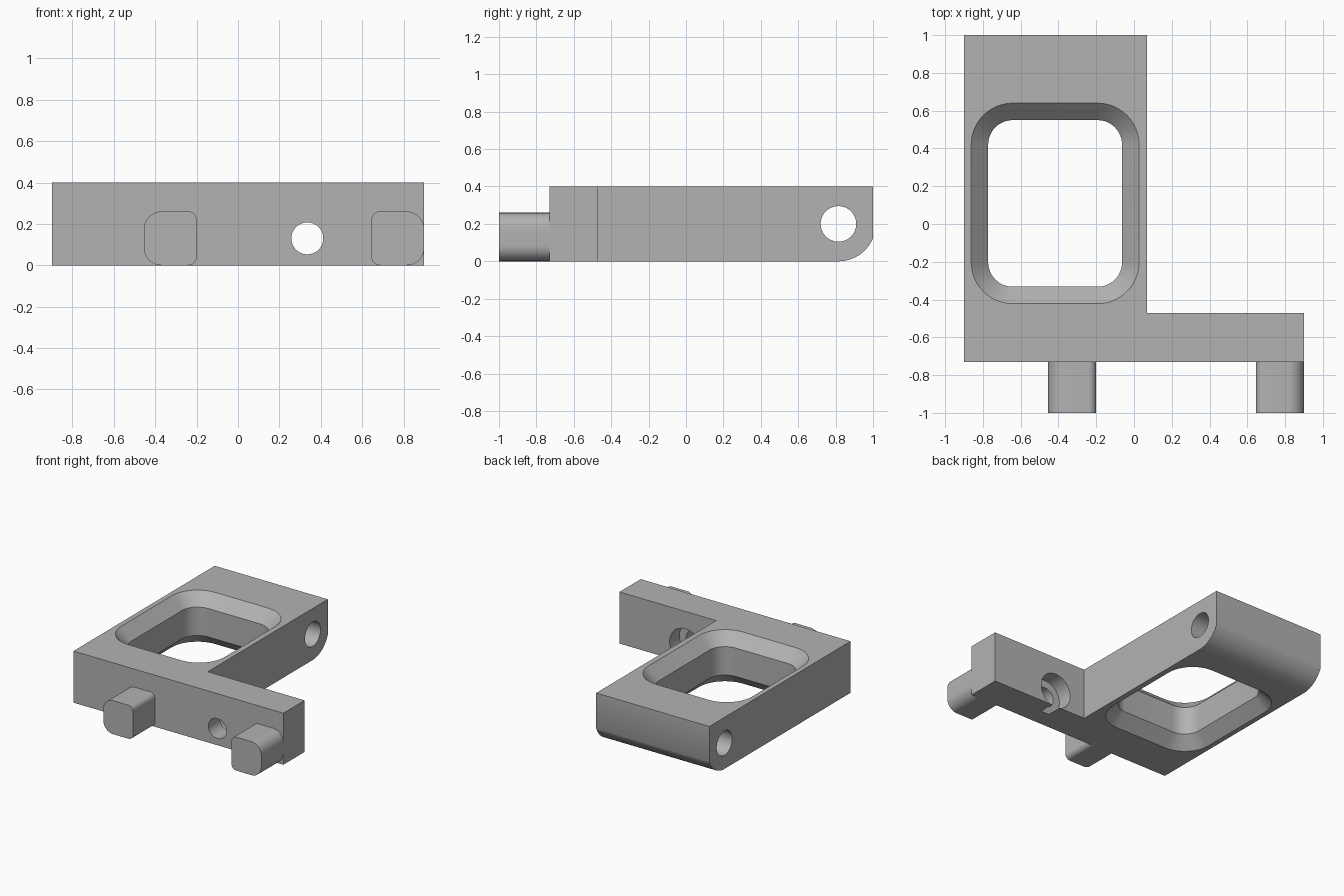
import bpy, bmesh
from math import sin, cos, pi, radians, sqrt, acos

cube = bpy.data.objects.get("Cube")
if cube:
    bpy.data.objects.remove(cube, do_unlink=True)

grey = bpy.data.materials.new("mid_grey")
grey.use_nodes = True
colour = (0.45, 0.45, 0.45, 1)
grey.diffuse_color = colour
grey.node_tree.nodes["Principled BSDF"].inputs["Base Color"].default_value = colour

# Map a 2D outline point and a depth along the given axis to 3D
PLACE = {"x": lambda a, b, d: (d, a, b),
         "y": lambda a, b, d: (a, d, b),
         "z": lambda a, b, d: (a, b, d)}


def loft(name, axis, sections):
    """Closed solid through (outline, depth) sections with equal point counts."""
    bm = bmesh.new()
    rings = [[bm.verts.new(PLACE[axis](a, b, d)) for a, b in outline]
             for outline, d in sections]
    bm.faces.new(rings[0])
    bm.faces.new(rings[-1])
    for low, high in zip(rings, rings[1:]):
        for i in range(len(low)):
            bm.faces.new((low[i - 1], low[i], high[i], high[i - 1]))
    bmesh.ops.recalc_face_normals(bm, faces=bm.faces)
    mesh = bpy.data.meshes.new(name)
    bm.to_mesh(mesh)
    bm.free()
    mesh.materials.append(grey)
    obj = bpy.data.objects.new(name, mesh)
    bpy.context.collection.objects.link(obj)
    return obj


def arc(ca, cb, r, start, end, steps):
    return [(ca + r * cos(t), cb + r * sin(t)) for t in
            (start + (end - start) * i / steps for i in range(steps + 1))]


def circle(ca, cb, r):
    return arc(ca, cb, r, 0, 2 * pi, 64)[:-1]


def rounded(a0, a1, b0, b1, r_left, r_right, steps=12):
    corners = [(a1 - r_right, b1 - r_right, r_right), (a0 + r_left, b1 - r_left, r_left),
               (a0 + r_left, b0 + r_left, r_left), (a1 - r_right, b0 + r_right, r_right)]
    return [p for i, (a, b, r) in enumerate(corners)
            for p in arc(a, b, r, i * pi / 2, (i + 1) * pi / 2, steps)]


def cut(target, cutter):
    cutter.hide_render = True
    mod = target.modifiers.new("cut", "BOOLEAN")
    mod.operation = "DIFFERENCE"
    mod.solver = "EXACT"
    mod.object = cutter
    bpy.context.view_layer.objects.active = target
    bpy.ops.object.modifier_apply(modifier=mod.name)
    bpy.data.objects.remove(cutter, do_unlink=True)


def smooth(obj):
    bpy.ops.object.select_all(action="DESELECT")
    obj.select_set(True)
    bpy.context.view_layer.objects.active = obj
    bpy.ops.object.shade_smooth_by_angle(angle=radians(30))


# L-shaped plate with side arm
height = 0.4
outline = [(-0.9, -0.73), (0.9, -0.73), (0.9, -0.47), (0.07, -0.47), (0.07, 1), (-0.9, 1)]
body = loft("bracket_body", "z", [(outline, 0), (outline, height)])

# Rounded lower back edge, concentric with the pivot hole
pivot_y, pivot_z, edge_r = 0.815, 0.2, 0.2
reach = 1.0 - pivot_y
edge = arc(pivot_y, pivot_z, edge_r, -pi / 2, -acos(reach / edge_r), 16)
edge += [(1.1, edge[-1][1]), (1.1, -0.1), (pivot_y, -0.1)]
cut(body, loft("edge_cutter", "x", [(edge, -1), (edge, 1)]))

# Window with a bevel at top and bottom
bevel = 0.09


def window(grow):
    return rounded(-0.772 - grow, -0.063 + grow, -0.332 - grow, 0.55 + grow,
                   0.13 + grow, 0.13 + grow)


extra = 0.03
cut(body, loft("window_cutter", "z", [
    (window(bevel + extra), -extra), (window(0), bevel),
    (window(0), height - bevel), (window(bevel + extra), height + extra)]))

# Pivot hole across the back
pivot = circle(pivot_y, pivot_z, 0.095)
cut(body, loft("pivot_cutter", "x", [(pivot, -1), (pivot, 1)]))

# Screw hole through the arm, counterbored from behind
screw, bore = circle(0.335, 0.13, 0.077), circle(0.335, 0.13, 0.135)
cut(body, loft("screw_cutter", "y", [(screw, -0.8), (screw, -0.4)]))
cut(body, loft("bore_cutter", "y", [(bore, -0.59), (bore, -0.4)]))
smooth(body)

# Front pegs, each with larger rounding on its outer side
for name, x0, x1, r_left, r_right in (("right_peg", -0.455, -0.2, 0.085, 0.04),
                                      ("left_peg", 0.645, 0.9, 0.04, 0.085)):
    shape = rounded(x0, x1, 0, 0.26, r_left, r_right)
    smooth(loft(name, "y", [(shape, -1), (shape, -0.73)]))
